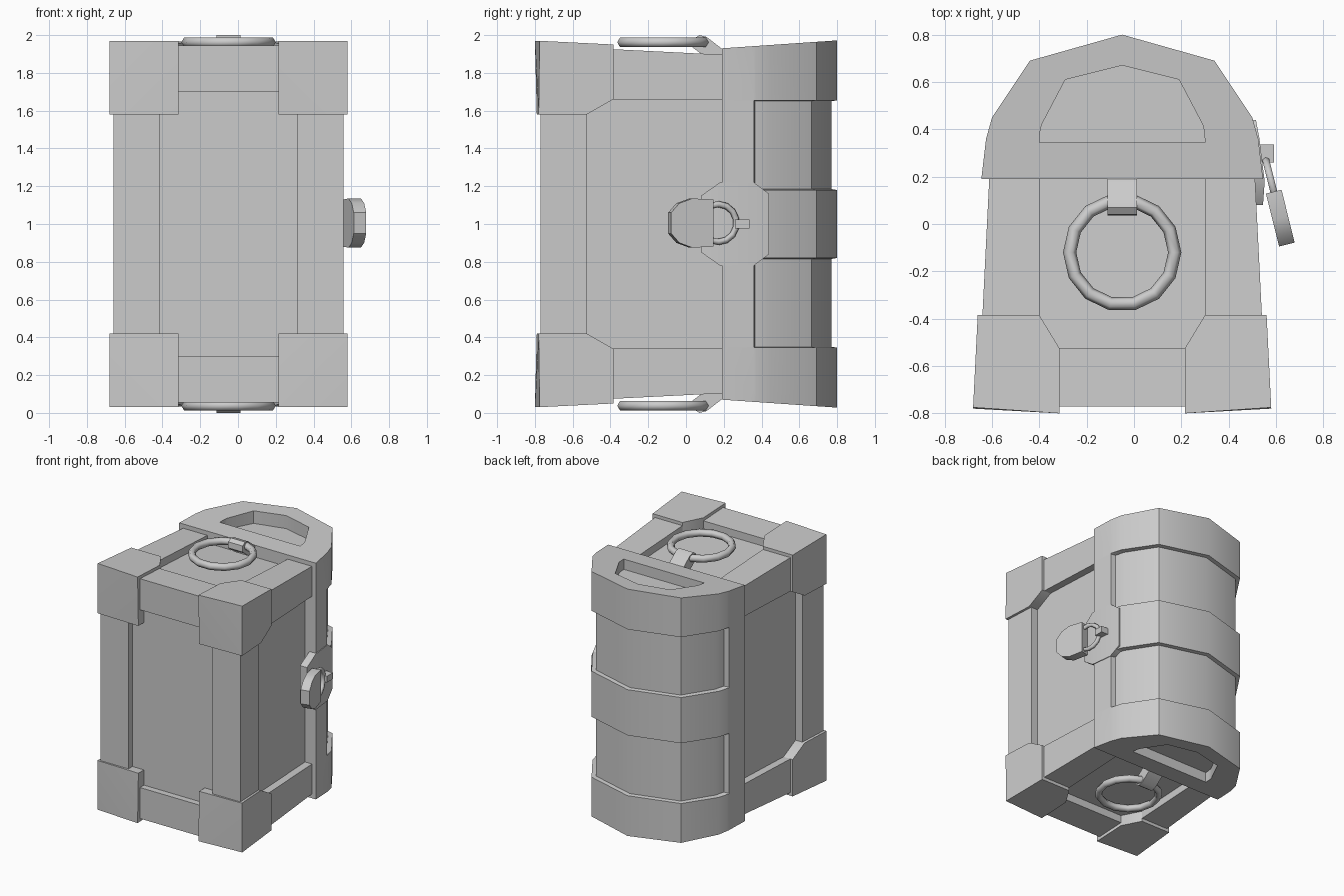
import bpy, bmesh, math
from mathutils import Matrix, Vector

if "Cube" in bpy.data.objects:
    bpy.data.objects.remove(bpy.data.objects["Cube"])

CX, CZ = -0.05, 1.0      # chest middle; its length runs along z, its lid faces +y


def finish(name, bm, angle=40):
    bmesh.ops.recalc_face_normals(bm, faces=bm.faces)
    me = bpy.data.meshes.new(name)
    bm.to_mesh(me)
    bm.free()
    ob = bpy.data.objects.new(name, me)
    bpy.context.collection.objects.link(ob)
    bpy.ops.object.select_all(action='DESELECT')
    ob.select_set(True)
    bpy.context.view_layer.objects.active = ob
    bpy.ops.object.shade_smooth_by_angle(angle=math.radians(angle))
    return ob


def hull(name, pts, angle=40):
    bm = bmesh.new()
    for p in pts:
        bm.verts.new(p)
    r = bmesh.ops.convex_hull(bm, input=bm.verts)
    bmesh.ops.delete(bm, geom=[v for v in bm.verts if not v.link_faces], context='VERTS')
    bmesh.ops.dissolve_limit(bm, angle_limit=0.01, verts=bm.verts, edges=bm.edges)
    return finish(name, bm, angle)


def body_pt(x, y, z):
    """Chest-centred point, with the outer walls leaning in towards the lid."""
    t = 0.05 * (y + 0.78)
    if abs(x) > 0.5:
        x -= math.copysign(t, x)
    if abs(z) > 0.75:
        z -= math.copysign(t, z)
    return (CX + x, y, CZ + z)


def body_box(name, xs, ys, zs):
    return hull(name, [body_pt(x, y, z) for x in xs for y in ys for z in zs])


def torus(name, major, minor, n, m, mat):
    bm = bmesh.new()
    rings = []
    for i in range(n):
        a = 2 * math.pi * i / n
        ring = []
        for j in range(m):
            b = 2 * math.pi * j / m
            r = major + minor * math.cos(b)
            ring.append(bm.verts.new(mat @ Vector((r * math.cos(a), r * math.sin(a), minor * math.sin(b)))))
        rings.append(ring)
    for i in range(n):
        p, q = rings[i], rings[(i + 1) % n]
        for j in range(m):
            k = (j + 1) % m
            bm.faces.new((p[j], q[j], q[k], p[k]))
    return finish(name, bm, 80)


# recessed body panels
body_box("body_panels", (-0.55, 0.55), (-0.72, 0.2), (-0.885, 0.885))

# frame beams, corner posts and corner caps
for s in (-1, 1):
    body_box("side_beam", (s * 0.365, s * 0.61), (-0.77, -0.525), (-0.8, 0.8))
    body_box("end_beam", (-0.55, 0.55), (-0.77, -0.525), (s * 0.70, s * 0.945))
    for t in (-1, 1):
        body_box("corner_post", (s * 0.35, s * 0.61), (-0.77, 0.2), (t * 0.66, t * 0.945))
        pts = []
        for x, z, x2, z2, yb in ((0.265, 0.58, 0.35, 0.66, -0.79), (0.63, 0.58, 0.63, 0.66, -0.78),
                                 (0.265, 0.97, 0.35, 0.97, -0.80), (0.63, 0.97, 0.63, 0.97, -0.775)):
            pts += [body_pt(s * x, yb, t * z), body_pt(s * x, -0.525, t * z),
                    body_pt(s * x2, -0.385, t * z2)]
        hull("corner_cap", pts)

# lid: arched sections lofted along the chest, with sunken panels and end recesses
OUTER = [(0.595, 0.19), (0.575, 0.36), (0.572, 0.37), (0.55, 0.45), (0.39, 0.69), (0, 0.80)]
SUNK = [(0.595, 0.19), (0.575, 0.36), (0.535, 0.365), (0.515, 0.44), (0.37, 0.665), (0, 0.77)]
INNER = [(0.35, 0.345), (0.348, 0.38), (0.345, 0.40), (0.34, 0.42), (0.24, 0.61), (0, 0.67)]


def flare(y):
    return 0.93 + 0.042 * (y - 0.19) / 0.61


half = [(INNER, lambda y: 0.86), (INNER, flare), (OUTER, flare), (OUTER, lambda y: 0.655),
        (SUNK, lambda y: 0.65), (SUNK, lambda y: 0.185), (OUTER, lambda y: 0.18)]
sections = [(p, f, -1) for p, f in half] + [(p, f, 1) for p, f in reversed(half)]
bm = bmesh.new()
loops = []
for prof, f, s in sections:
    full = [(-x, y) for x, y in prof] + [(x, y) for x, y in reversed(prof[:-1])]
    loops.append([bm.verts.new((CX + x, y, CZ + s * f(y))) for x, y in full])
for p, q in zip(loops, loops[1:]):
    n = len(p)
    for j in range(n):
        bm.faces.new((p[j], p[(j + 1) % n], q[(j + 1) % n], q[j]))
bm.faces.new(loops[0])
bm.faces.new(loops[-1])
finish("lid", bm)

# clasp plate (octagon) following the slope of the lid edge
octagon = [(0.08, 0.15), (0.18, 0.22), (0.36, 0.22), (0.44, 0.16)]
hull("clasp_plate", [(x - d, y, CZ + s * z) for (y, z), x in zip(octagon, (0.545, 0.552, 0.53, 0.515))
                     for s in (-1, 1) for d in (0, 0.06)])

# lock staple
hull("lock_staple", [(x, y, CZ + z) for x in (0.5, 0.592) for y in (0.26, 0.335) for z in (-0.025, 0.025)])

# tilted padlock: local x = thickness, local y = length
tilt = Matrix.Translation((0.618, 0.025, CZ + 0.005)) @ Matrix.Rotation(math.radians(14), 4, 'Z')
lock = [(0.115, 0.125), (0.0, 0.13), (-0.07, 0.105), (-0.115, 0.055)]
hull("padlock_body", [tilt @ Vector((d, y, s * z)) for y, z in lock for s in (-1, 1) for d in (-0.034, 0.034)])
torus("padlock_shackle", 0.1, 0.017, 14, 6,
      tilt @ Matrix.Translation((0, 0.15, 0)) @ Matrix.Rotation(math.pi / 2, 4, 'Y'))

# ring handles and their clips on both ends
clip = [(0.035, 0.935), (0.04, 0.98), (0.07, 1.0), (0.11, 0.99), (0.2, 0.92), (0.2, 0.87), (0.12, 0.87)]
for s in (-1, 1):
    torus("ring_handle", 0.222, 0.028, 14, 6, Matrix.Translation((CX, -0.12, CZ + s * 0.962)))
    hull("ring_clip", [(CX + x, y, CZ + s * z) for y, z in clip for x in (-0.063, 0.063)])
